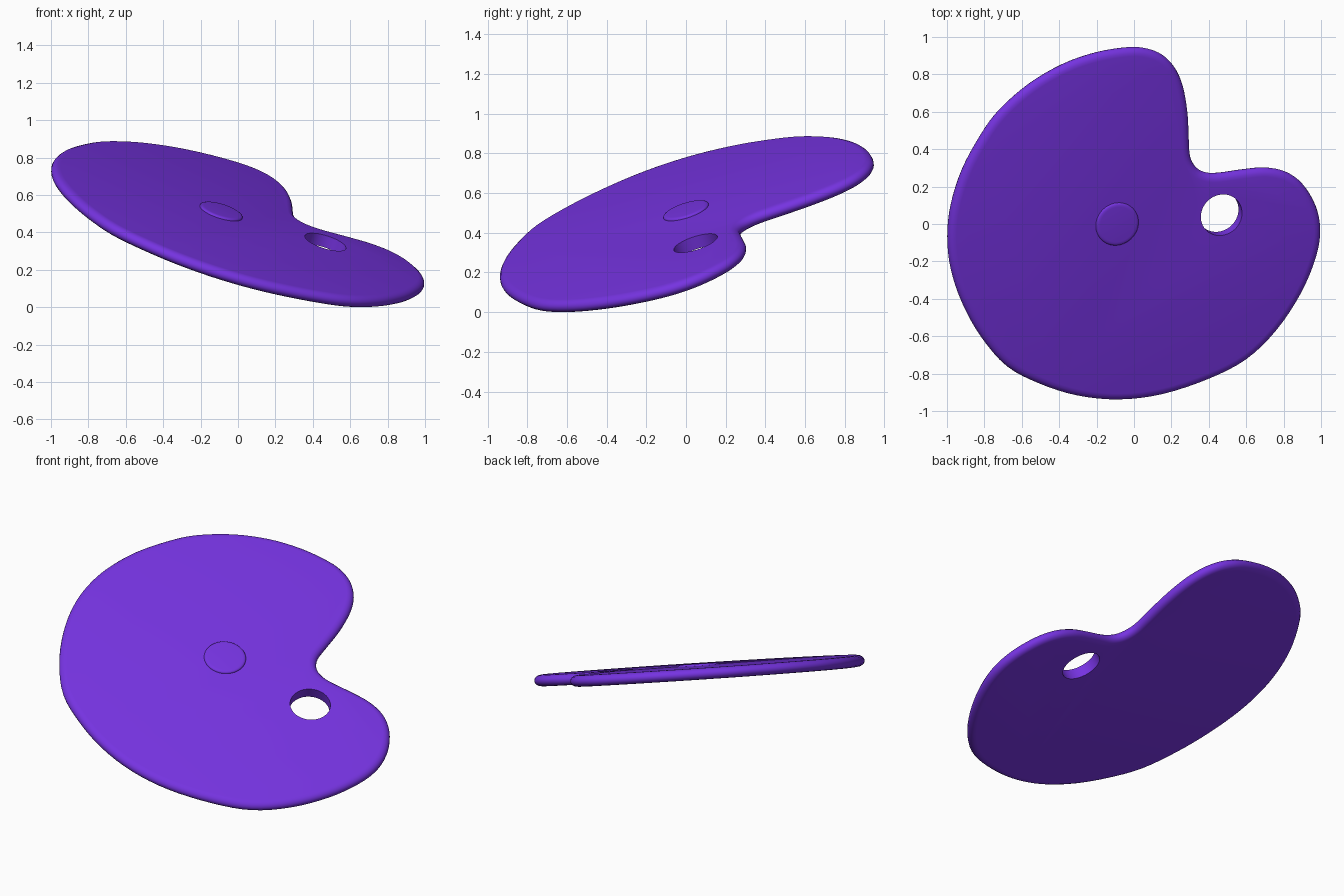
import bpy, bmesh, math
from mathutils import Vector, Matrix

if "Cube" in bpy.data.objects:
    bpy.data.objects.remove(bpy.data.objects["Cube"])

# Tilted plane of the board: z = C + A*x + B*y
A, B, C = -0.316, 0.325, 0.457
N = Vector((-A, -B, 1)).normalized()
HALF, INSET = 0.033, 0.042

OUTLINE = [
    (.995, -.03), (.97, .10), (.90, .215), (.81, .28), (.70, .302), (.58, .292),
    (.46, .275), (.39, .275), (.335, .30), (.30, .36), (.292, .46), (.285, .60),
    (.26, .74), (.215, .84), (.15, .905), (.07, .938), (-.03, .945), (-.20, .918),
    (-.38, .855), (-.56, .75), (-.72, .61), (-.82, .475), (-.92, .29), (-.98, .10),
    (-.998, -.07), (-.98, -.24), (-.92, -.42), (-.82, -.60), (-.68, -.76),
    (-.50, -.855), (-.30, -.917), (-.08, -.937), (.15, -.908), (.40, -.825),
    (.60, -.72), (.76, -.565), (.89, -.37), (.97, -.18)]

violet = bpy.data.materials.new("violet")
violet.diffuse_color = (0.18, 0.033, 0.75, 1)
violet.use_nodes = True
violet.node_tree.nodes["Principled BSDF"].inputs["Base Color"].default_value = violet.diffuse_color


def on_plane(x, y):
    return Vector((x, y, C + A * x + B * y))


def smooth_loop(points, steps):
    """Closed Catmull-Rom curve through the points."""
    p, n, out = [on_plane(*q) for q in points], len(points), []
    for i in range(n):
        a, b, c, d = (p[(i + k) % n] for k in (-1, 0, 1, 2))
        for s in range(steps):
            t = s / steps
            out.append(0.5 * (2 * b + (c - a) * t + (2 * a - 5 * b + 4 * c - d) * t * t
                              + (3 * b - a - 3 * c + d) * t ** 3))
    return out


def loft(name, rings):
    """Skin a stack of equal rings and cap both ends."""
    bm = bmesh.new()
    rows = [[bm.verts.new(v) for v in ring] for ring in rings]
    n = len(rows[0])
    for lo, hi in zip(rows, rows[1:]):
        for i in range(n):
            j = (i + 1) % n
            bm.faces.new((lo[i], lo[j], hi[j], hi[i]))
    bm.faces.new(rows[0][::-1])
    bm.faces.new(rows[-1])
    bmesh.ops.recalc_face_normals(bm, faces=bm.faces)
    me = bpy.data.meshes.new(name)
    bm.to_mesh(me)
    bm.free()
    me.materials.append(violet)
    ob = bpy.data.objects.new(name, me)
    bpy.context.collection.objects.link(ob)
    return ob


def disc(name, centre, profile, sides=64):
    """Turned shape standing on the tilted plane; profile is (radius, height)."""
    rot = N.to_track_quat('Z', 'Y').to_matrix()
    turn = [2 * math.pi * i / sides for i in range(sides)]
    return loft(name, [[on_plane(*centre) + rot @ Vector((r * math.cos(a), r * math.sin(a), h))
                        for a in turn] for r, h in profile])


# Board with a rounded rim
edge = smooth_loop(OUTLINE, 4)
count = len(edge)
inward = [N.cross(edge[(i + 1) % count] - edge[i - 1]).normalized() for i in range(count)]
rings = []
for k in range(9):
    a = math.pi * (k / 8 - 0.5)
    rings.append([p + d * INSET * (1 - math.cos(a)) + N * HALF * math.sin(a)
                  for p, d in zip(edge, inward)])
board = loft("palette_board", rings)

# Thumb hole
cutter = disc("thumb_hole_cutter", (.458, .058), [(.115, -.15), (.115, .15)])
cut = board.modifiers.new("thumb_hole", 'BOOLEAN')
cut.operation, cut.solver, cut.object = 'DIFFERENCE', 'EXACT', cutter
bpy.context.view_layer.update()
cut_mesh = bpy.data.meshes.new_from_object(
    board.evaluated_get(bpy.context.evaluated_depsgraph_get()))
board.modifiers.clear()
board.data = cut_mesh
cutter.hide_render = True
cutter.hide_set(True)

# Low raised paint pad
pad = disc("paint_pad", (-.10, .01),
           [(.119, HALF - .015), (.119, HALF + .003), (.116, HALF + .008),
            (.109, HALF + .011), (.098, HALF + .012)])

# Rest on the ground and smooth the rounded edges
low = min(v.co.z for v in board.data.vertices)
for ob in (board, pad):
    ob.data.transform(Matrix.Translation((0, 0, -low)))
    ob.select_set(True)
bpy.context.view_layer.objects.active = board
bpy.ops.object.shade_smooth_by_angle(angle=math.radians(40))
